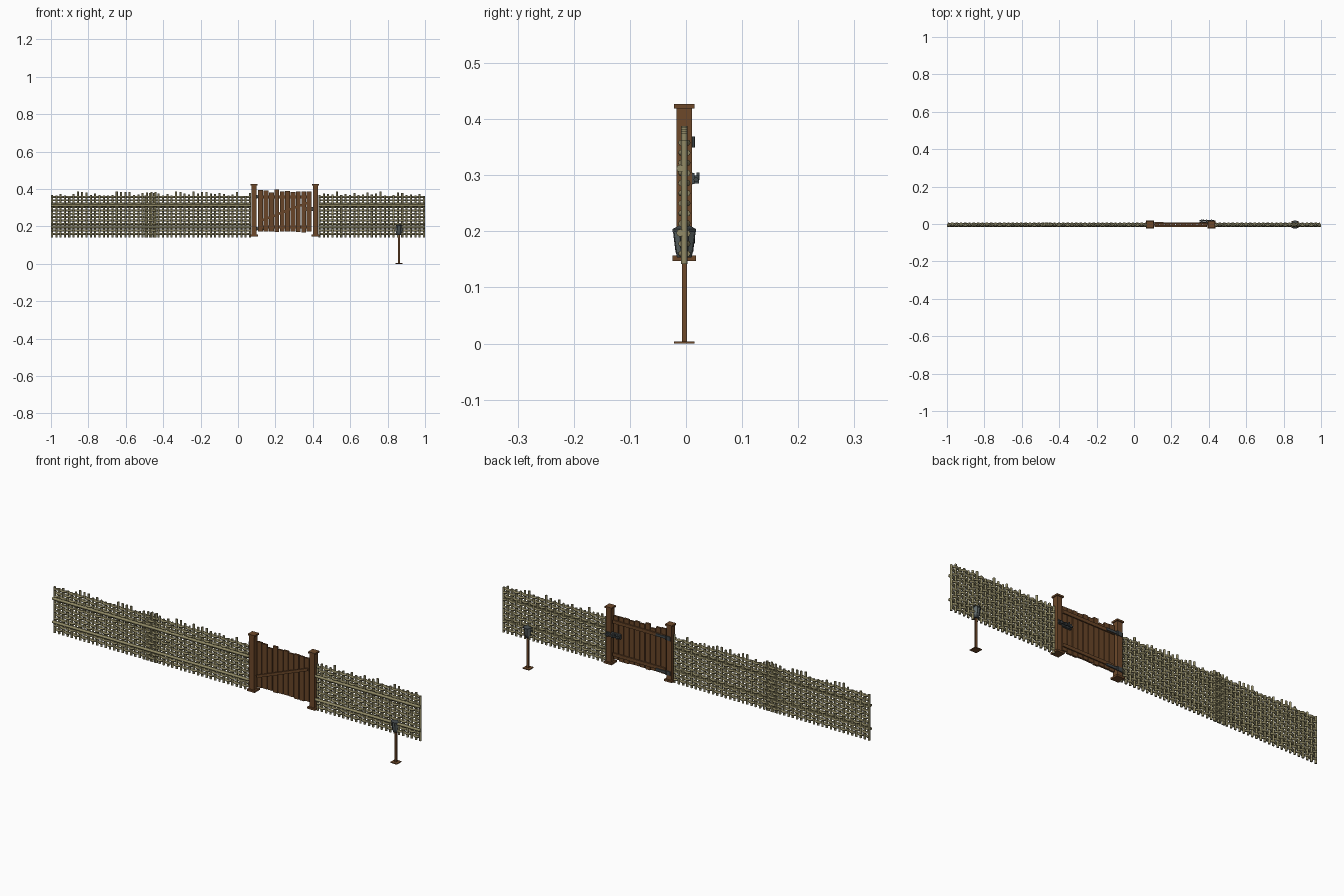
import bpy, bmesh, math, random
from mathutils import Vector, Matrix

random.seed(4)
if "Cube" in bpy.data.objects:
    bpy.data.objects.remove(bpy.data.objects["Cube"])


def material(name, rgb):
    m = bpy.data.materials.new(name)
    m.use_nodes = True
    m.diffuse_color = (*rgb, 1)
    m.node_tree.nodes["Principled BSDF"].inputs["Base Color"].default_value = (*rgb, 1)
    return m


HAZEL = material("hazel", (0.29, 0.26, 0.135))
WITHY = material("withy", (0.27, 0.24, 0.125))
BROWN = material("brown_wood", (0.155, 0.066, 0.023))
PLANK = material("plank_wood", (0.14, 0.06, 0.021))
IRON = material("iron", (0.055, 0.066, 0.07))
GLASS = material("lamp_glass", (0.12, 0.145, 0.145))
MID_Y = -0.003


def finish(bm, name, mat, smooth=False):
    mesh = bpy.data.meshes.new(name)
    bmesh.ops.recalc_face_normals(bm, faces=bm.faces)
    for f in bm.faces:
        f.smooth = smooth and len(f.verts) == 4
    bm.to_mesh(mesh)
    bm.free()
    mesh.materials.append(mat)
    obj = bpy.data.objects.new(name, mesh)
    bpy.context.collection.objects.link(obj)
    return obj


def add_box(bm, centre, size, angle=0):
    m = (Matrix.Translation(centre) @ Matrix.Rotation(angle, 4, 'Y')
         @ Matrix.Diagonal((*size, 1)))
    bmesh.ops.create_cube(bm, size=1, matrix=m)


def add_tube(bm, points, radius, sides=6):
    """Sweep a ring along points lying in a plane."""
    rings = []
    for i, p in enumerate(points):
        t = (points[min(i + 1, len(points) - 1)] - points[max(i - 1, 0)]).normalized()
        side = t.cross(Vector((0, 0, 1)) if abs(t.z) < 0.9 else Vector((0, 1, 0))).normalized()
        up = side.cross(t)
        rings.append([bm.verts.new(p + radius * (math.cos(a) * side + math.sin(a) * up))
                      for a in (math.tau * k / sides for k in range(sides))])
    for a, b in zip(rings, rings[1:]):
        for k in range(sides):
            j = (k + 1) % sides
            bm.faces.new((a[k], a[j], b[j], b[k]))
    bm.faces.new(rings[0][::-1])
    bm.faces.new(rings[-1])


# Woven hurdle panel: stakes, withies and front rails
def hurdle(name, x0, x1):
    count = 25
    pitch = (x1 - x0 - 0.011) / (count - 1)
    first = x0 + 0.0055
    bm = bmesh.new()
    for i in range(count):
        x = first + i * pitch
        top = random.uniform(0.362, 0.388)
        add_tube(bm, [Vector((x, MID_Y, 0.142)), Vector((x, MID_Y, top))], 0.0055, 8)
    finish(bm, name + "_stakes", HAZEL, True)

    bm = bmesh.new()
    rows, steps = 12, 4
    for row in range(rows):
        z = 0.16 + row * 0.018
        phase = math.pi * (row % 2)
        path = []
        for k in range((count - 1) * steps + 1):
            wave = math.cos(math.pi * k / steps + phase)
            path.append(Vector((first + k * pitch / steps, MID_Y + 0.0055 * wave, z)))
        add_tube(bm, path, 0.0058, 6)
    finish(bm, name + "_withies", WITHY, True)

    bm = bmesh.new()
    for z in (0.197, 0.312):
        add_tube(bm, [Vector((x0, -0.0105, z)), Vector((x1, -0.0105, z))], 0.0068, 8)
    finish(bm, name + "_rails", HAZEL, True)


hurdle("far_right_hurdle", -1.0, -0.435)
hurdle("middle_hurdle", -0.5, 0.07)
hurdle("left_hurdle", 0.43, 1.0)

# Gate posts with cap and foot
for name, x in (("right_gate_post", 0.086), ("left_gate_post", 0.414)):
    bm = bmesh.new()
    add_box(bm, (x, MID_Y, 0.285), (0.027, 0.027, 0.27))
    add_box(bm, (x, MID_Y, 0.423), (0.036, 0.036, 0.008))
    add_box(bm, (x, MID_Y, 0.152), (0.042, 0.042, 0.009))
    finish(bm, name, BROWN)

# Gate planks with uneven tops
bm = bmesh.new()
planks, start, step = 10, 0.121, 0.0288
for i in range(planks):
    low, high = random.uniform(0.168, 0.174), random.uniform(0.38, 0.397)
    add_box(bm, (start + i * step, MID_Y, (low + high) / 2),
            (0.0255, 0.009 + 0.001 * (i % 2), high - low))
finish(bm, "gate_planks", PLANK)

# Gate brace in front and ledges behind
bm = bmesh.new()
add_box(bm, (0.25, -0.0105, 0.28), (0.298, 0.009, 0.013), -math.atan2(0.105, 0.27))
finish(bm, "gate_brace", PLANK)
bm = bmesh.new()
for z in (0.197, 0.358):
    add_box(bm, (0.252, 0.004, z), (0.284, 0.007, 0.016))
finish(bm, "gate_ledges", PLANK)

# Strap hinges behind the gate
bm = bmesh.new()
for z in (0.188, 0.359):
    add_box(bm, (0.125, 0.0095, z), (0.065, 0.005, 0.012))
    add_box(bm, (0.086, 0.0125, z), (0.02, 0.004, 0.02))
    add_tube(bm, [Vector((0.1, 0.012, z - 0.01)), Vector((0.1, 0.012, z + 0.01))], 0.004, 8)
finish(bm, "gate_hinges", IRON)

# Sliding latch
bm = bmesh.new()
add_box(bm, (0.375, 0.006, 0.294), (0.05, 0.012, 0.022))
add_box(bm, (0.414, 0.0125, 0.294), (0.022, 0.006, 0.02))
add_tube(bm, [Vector((0.35, 0.018, 0.292)), Vector((0.428, 0.018, 0.292))], 0.0045, 8)
for x in (0.362, 0.388, 0.414):
    add_box(bm, (x, 0.017, 0.292), (0.006, 0.013, 0.014))
add_box(bm, (0.372, 0.0215, 0.298), (0.006, 0.005, 0.014))
finish(bm, "gate_latch", IRON)

# Lantern on its stand
LX = 0.861


def lathe(name, mat, profile, sides=8):
    bm = bmesh.new()
    for (r0, z0), (r1, z1) in zip(profile, profile[1:]):
        m = (Matrix.Translation((LX, MID_Y, (z0 + z1) / 2))
             @ Matrix.Rotation(math.pi / sides, 4, 'Z'))
        bmesh.ops.create_cone(bm, cap_ends=True, segments=sides, radius1=r0, radius2=r1,
                              depth=z1 - z0, matrix=m)
    finish(bm, name, mat)


bm = bmesh.new()
add_box(bm, (LX, MID_Y, 0.002), (0.036, 0.036, 0.004))
add_box(bm, (LX, MID_Y, 0.08), (0.009, 0.009, 0.155))
finish(bm, "lamp_stand", BROWN)
lathe("lamp_base", IRON, [(0.014, 0.153), (0.0165, 0.163)])
lathe("lamp_panes", GLASS, [(0.0155, 0.163), (0.0205, 0.199)])
lathe("lamp_roof", IRON, [(0.0225, 0.199), (0.0225, 0.204), (0.009, 0.211), (0.004, 0.216)])

# Thin bars between the lamp panes
bm = bmesh.new()
for k in range(8):
    a = math.tau * (k + 0.5) / 8
    d = Vector((math.cos(a), math.sin(a), 0))
    c = Vector((LX, MID_Y, 0))
    add_tube(bm, [c + d * 0.0155 + Vector((0, 0, 0.162)),
                  c + d * 0.0205 + Vector((0, 0, 0.2))], 0.0013, 4)
finish(bm, "lamp_bars", IRON)
